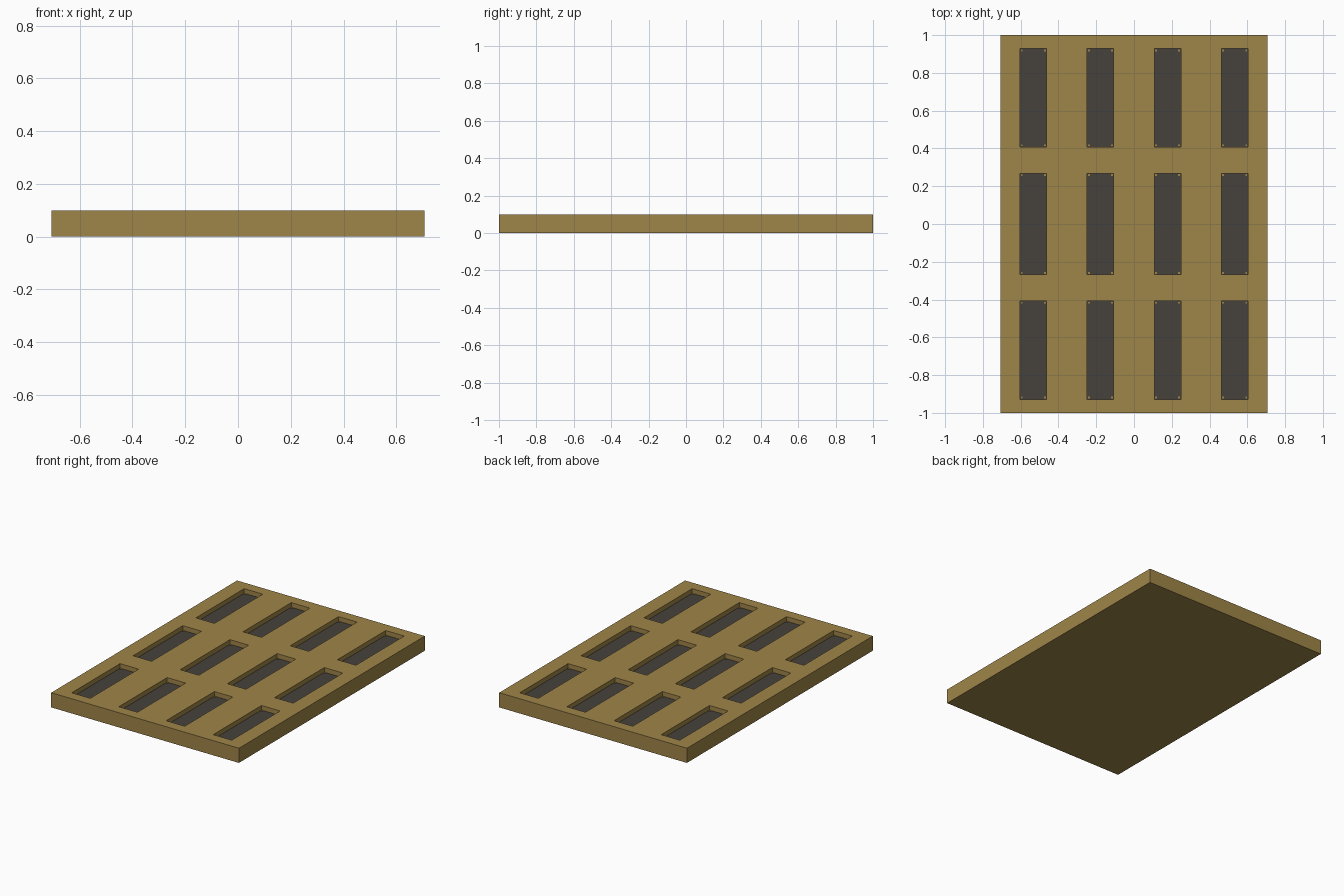
import bpy, bmesh

if "Cube" in bpy.data.objects:
    bpy.data.objects.remove(bpy.data.objects["Cube"])

TOP, FLOOR = 0.10, 0.068
HX, HY = 0.707, 1.0
XS = [(-0.603, -0.463), (-0.248, -0.108), (0.108, 0.248), (0.463, 0.603)]
YS = [(-0.928, -0.408), (-0.268, 0.268), (0.408, 0.928)]


def material(name, rgb):
    m = bpy.data.materials.new(name)
    m.diffuse_color = (*rgb, 1)
    m.use_nodes = True
    m.node_tree.nodes["Principled BSDF"].inputs["Base Color"].default_value = m.diffuse_color
    return m


brown = material("ochre brown", (0.345, 0.232, 0.065))
dark = material("dark grey", (0.062, 0.054, 0.046))


def finish(bm, name, mats):
    me = bpy.data.meshes.new(name)
    bm.to_mesh(me)
    bm.free()
    for m in mats:
        me.materials.append(m)
    ob = bpy.data.objects.new(name, me)
    bpy.context.collection.objects.link(ob)


def quad(bm, pts, mat=0):
    f = bm.faces.new([bm.verts.new(p) for p in pts])
    f.material_index = mat


def walls(bm, x0, x1, y0, y1, z0, z1):
    c = [(x0, y0), (x1, y0), (x1, y1), (x0, y1)]
    for a, b in zip(c, c[1:] + c[:1]):
        quad(bm, [(*a, z0), (*b, z0), (*b, z1), (*a, z1)])


def flat(bm, x0, x1, y0, y1, z, mat=0):
    quad(bm, [(x0, y0, z), (x1, y0, z), (x1, y1, z), (x0, y1, z)], mat)


# slab with recessed, dark-floored pockets
bm = bmesh.new()
gx = [-HX] + [v for p in XS for v in p] + [HX]
gy = [-HY] + [v for p in YS for v in p] + [HY]
for i in range(len(gx) - 1):
    for j in range(len(gy) - 1):
        cell = (gx[i], gx[i + 1], gy[j], gy[j + 1])
        if i % 2 and j % 2:
            walls(bm, *cell, FLOOR, TOP)
            flat(bm, *cell, FLOOR, 1)
        else:
            flat(bm, *cell, TOP)
        flat(bm, *cell, 0)
for a, b in zip(gx, gx[1:]):
    for y in (-HY, HY):
        quad(bm, [(a, y, 0), (b, y, 0), (b, y, TOP), (a, y, TOP)])
for a, b in zip(gy, gy[1:]):
    for x in (-HX, HX):
        quad(bm, [(x, a, 0), (x, b, 0), (x, b, TOP), (x, a, TOP)])
bmesh.ops.remove_doubles(bm, verts=bm.verts, dist=1e-5)
bmesh.ops.recalc_face_normals(bm, faces=bm.faces)
finish(bm, "slab", [brown, dark])

# small corner studs on each pocket floor
bm = bmesh.new()
S, G = 0.010, 0.004
for x0, x1 in XS:
    for y0, y1 in YS:
        for px in (x0 + G, x1 - G - S):
            for py in (y0 + G, y1 - G - S):
                walls(bm, px, px + S, py, py + S, FLOOR, FLOOR + 0.004)
                flat(bm, px, px + S, py, py + S, FLOOR + 0.004)
finish(bm, "corner_studs", [brown])
